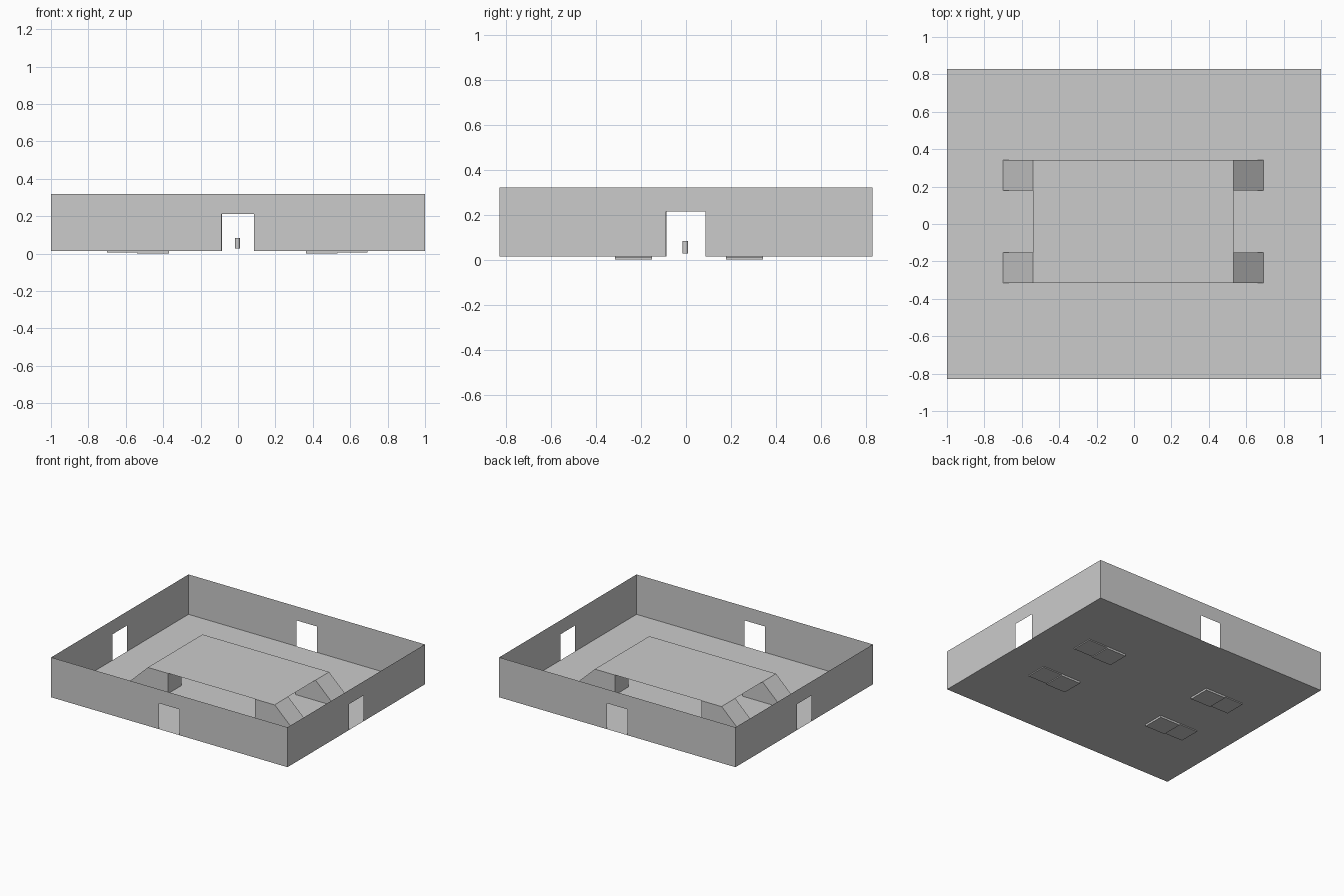
import bpy
import bmesh

if "Cube" in bpy.data.objects:
    bpy.data.objects.remove(bpy.data.objects["Cube"])

HX, HY = 1.0, 0.83            # room half sizes
FLOOR, TOP = 0.015, 0.32      # floor level and wall top
DOOR_L, DOOR_R, DOOR_H = -0.088, 0.086, 0.213
DECK = 0.17                   # platform height


def make(name, verts, faces, outward=True):
    bm = bmesh.new()
    vs = [bm.verts.new(v) for v in verts]
    for f in faces:
        bm.faces.new([vs[i] for i in f])
    if outward:
        bmesh.ops.recalc_face_normals(bm, faces=bm.faces[:])
    mesh = bpy.data.meshes.new(name)
    bm.to_mesh(mesh)
    bm.free()
    ob = bpy.data.objects.new(name, mesh)
    bpy.context.collection.objects.link(ob)
    return ob


def prism(name, profile, y0, y1):
    """Extrude an (x, z) profile along y."""
    n = len(profile)
    verts = [(x, y, z) for y in (y0, y1) for x, z in profile]
    faces = [tuple(range(n)), tuple(range(n, 2 * n))]
    faces += [(i, (i + 1) % n, n + (i + 1) % n, n + i) for i in range(n)]
    return make(name, verts, faces)


def sheet(name, x0, x1, y0, y1, z):
    make(name, [(x0, y0, z), (x1, y0, z), (x1, y1, z), (x0, y1, z)],
         [(0, 1, 2, 3)], False)


def wall(name, half, place):
    """Thin wall with a doorway; place maps (along, z) to a 3D point."""
    outline = [(-half, FLOOR), (DOOR_L, FLOOR), (DOOR_L, DOOR_H), (DOOR_R, DOOR_H),
               (DOOR_R, FLOOR), (half, FLOOR), (half, TOP), (DOOR_R, TOP),
               (DOOR_L, TOP), (-half, TOP)]
    make(name, [place(a, z) for a, z in outline],
         [(0, 1, 2, 8, 9), (2, 3, 7, 8), (3, 4, 5, 6, 7)], False)


# Room shell: floor and four walls with doorways
sheet("floor", -HX, HX, -HY, HY, FLOOR)
wall("front_wall", HX, lambda a, z: (a, -HY, z))
wall("back_wall", HX, lambda a, z: (-a, HY, z))
wall("right_wall", HY, lambda a, z: (HX, a, z))
wall("left_wall", HY, lambda a, z: (-HX, -a, z))

# Raised platform
sheet("platform", -0.541, 0.531, -0.315, 0.343, DECK)

# Support block and ramp at each platform corner
for end, (inner, edge, toe) in {"left": (-0.37, -0.541, -0.70),
                                "right": (0.363, 0.531, 0.692)}.items():
    for side, (y0, y1) in {"front": (-0.315, -0.152), "back": (0.178, 0.342)}.items():
        prism(f"{side}_{end}_support",
              [(inner, 0), (edge, 0), (edge, DECK - 0.001), (inner, DECK - 0.001)], y0, y1)
        prism(f"{side}_{end}_ramp",
              [(edge, 0.007), (toe, 0.007), (toe, FLOOR + 0.003), (edge, DECK)], y0, y1)

# Small post under the platform
bpy.ops.mesh.primitive_cylinder_add(vertices=16, radius=0.013, depth=0.056,
                                    location=(-0.003, -0.003, 0.055))
post = bpy.context.object
post.name = "small_post"
bpy.ops.object.shade_smooth_by_angle()
